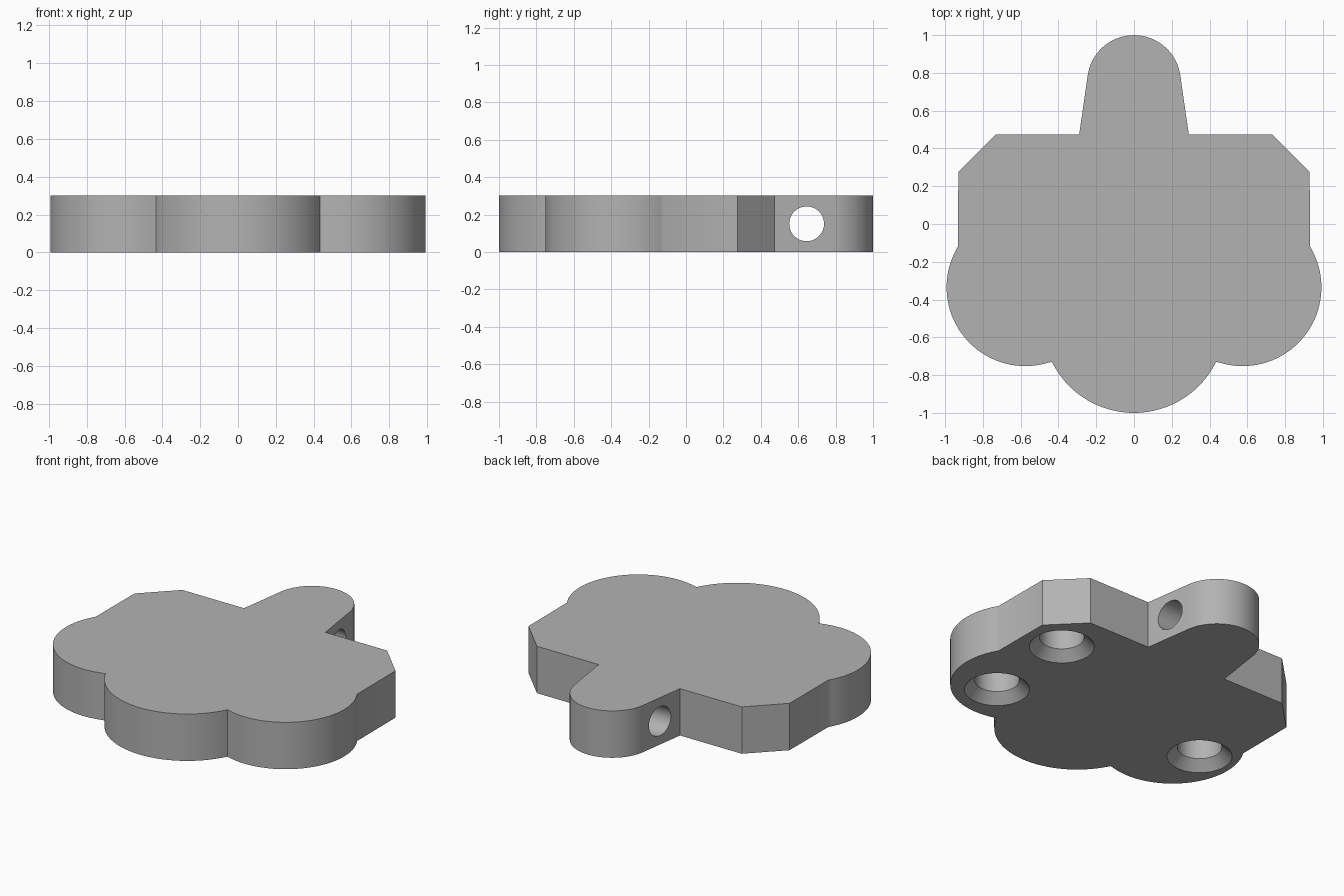
import bpy, bmesh, math
from mathutils import Matrix, Vector

cube = bpy.data.objects.get("Cube")
if cube:
    bpy.data.objects.remove(cube)

THICK = 0.302

grey = bpy.data.materials.new("plain_grey")
grey.use_nodes = True
colour = (0.45, 0.45, 0.45, 1)
grey.diffuse_color = colour
grey.node_tree.nodes["Principled BSDF"].inputs["Base Color"].default_value = colour


def make_object(name, bm):
    bmesh.ops.recalc_face_normals(bm, faces=bm.faces)
    mesh = bpy.data.meshes.new(name)
    bm.to_mesh(mesh)
    bm.free()
    mesh.materials.append(grey)
    obj = bpy.data.objects.new(name, mesh)
    bpy.context.collection.objects.link(obj)
    return obj


def arc(cx, cy, start, end, steps):
    """Points on an arc from the start point to the end point, counter-clockwise."""
    a = math.atan2(start[1] - cy, start[0] - cx)
    b = math.atan2(end[1] - cy, end[0] - cx)
    b += math.tau if b < a else 0
    r = math.hypot(start[0] - cx, start[1] - cy)
    return [(cx + r * math.cos(a + (b - a) * i / steps),
             cy + r * math.sin(a + (b - a) * i / steps)) for i in range(steps + 1)]


def spin_cutter(name, profile, matrix):
    """Solid of revolution from (radius, height) pairs."""
    bm = bmesh.new()
    verts = [bm.verts.new((r, 0, z)) for r, z in profile]
    edges = [bm.edges.new(pair) for pair in zip(verts, verts[1:])]
    bmesh.ops.spin(bm, geom=verts + edges, cent=(0, 0, 0), axis=(0, 0, 1),
                   angle=math.tau, steps=64, use_duplicate=False)
    bmesh.ops.remove_doubles(bm, verts=bm.verts, dist=1e-5)
    bmesh.ops.transform(bm, matrix=matrix, verts=bm.verts)
    obj = make_object(name, bm)
    obj.hide_render = True
    return obj


# Right half of the outline: front bulge, side lobe, cut corner, rounded tab
half = arc(0, -0.515, (0, -1), (0.435, -0.73), 20)
half += arc(0.575, -0.335, (0.435, -0.728), (0.93, -0.12), 44)[1:]
half += [(0.93, 0.275), (0.73, 0.475), (0.29, 0.475)]
half += arc(0, 0.752, (0.245, 0.787), (0, 1), 24)
outline = half + [(-x, y) for x, y in reversed(half[1:-1])]

# Plate body
bm = bmesh.new()
base = bm.faces.new([bm.verts.new((x, y, 0)) for x, y in outline])
top = bmesh.ops.extrude_face_region(bm, geom=[base], use_keep_orig=True)
bmesh.ops.translate(bm, vec=(0, 0, THICK),
                    verts=[v for v in top["geom"] if isinstance(v, bmesh.types.BMVert)])
plate = make_object("lobed_plate", bm)

# Countersunk blind holes underneath
sink = [(0, -0.05), (0.24, -0.05), (0.13, 0.06), (0.13, 0.24), (0, 0.24)]
cutters = [spin_cutter("countersunk_hole_cutter", sink, Matrix.Translation((x, y, 0)))
           for x, y in ((0.68, 0.155), (0.65, -0.47), (-0.76, -0.31))]

# Cross hole through the tab
rod = [(0, -0.5), (0.093, -0.5), (0.093, 0.5), (0, 0.5)]
cutters.append(spin_cutter("tab_hole_cutter", rod,
               Matrix.Translation((0, 0.645, THICK / 2)) @ Matrix.Rotation(math.pi / 2, 4, "Y")))

# Cut the holes, then tidy the helpers away
bpy.context.view_layer.objects.active = plate
for cutter in cutters:
    mod = plate.modifiers.new("hole", "BOOLEAN")
    mod.operation = "DIFFERENCE"
    mod.solver = "EXACT"
    mod.object = cutter
    bpy.ops.object.modifier_apply(modifier=mod.name)
    bpy.data.objects.remove(cutter)

bpy.ops.object.select_all(action="DESELECT")
plate.select_set(True)
bpy.ops.object.shade_smooth_by_angle(angle=math.radians(33))
